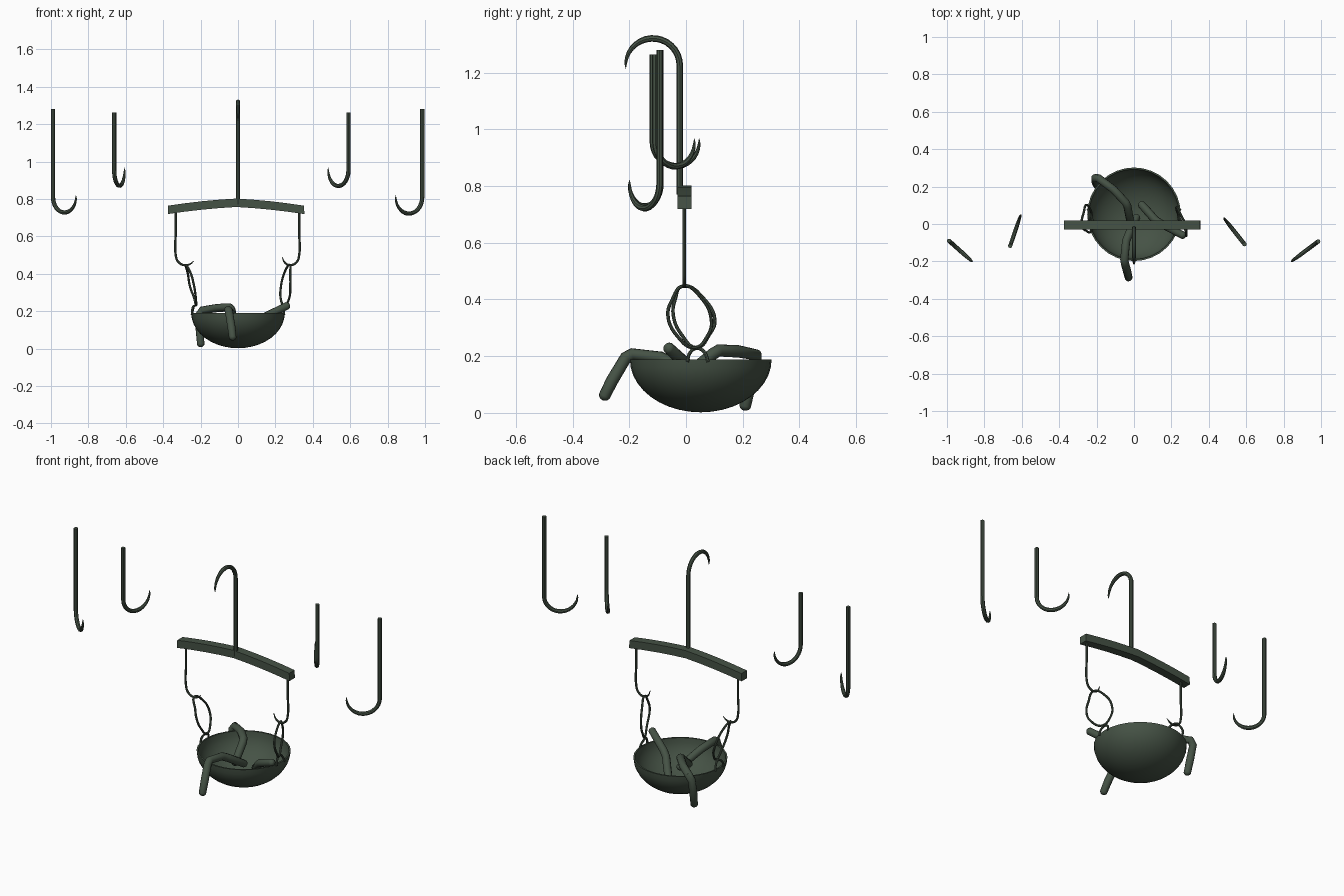
import bpy, bmesh
from math import sin, cos, pi, radians, sqrt
from mathutils import Vector

if "Cube" in bpy.data.objects:
    bpy.data.objects.remove(bpy.data.objects["Cube"])

mat = bpy.data.materials.new("dark_green_metal")
mat.diffuse_color = (0.06, 0.085, 0.06, 1)
mat.use_nodes = True
mat.node_tree.nodes["Principled BSDF"].inputs["Base Color"].default_value = mat.diffuse_color


def finish(obj, angle=40):
    bpy.ops.object.select_all(action='DESELECT')
    obj.select_set(True)
    bpy.context.view_layer.objects.active = obj
    if obj.type == 'CURVE':
        bpy.ops.object.convert(target='MESH')
        obj = bpy.context.object
    obj.data.materials.clear()
    obj.data.materials.append(mat)
    bpy.ops.object.shade_smooth_by_angle(angle=radians(angle))
    return obj


def tube(name, pts, r, radii=None, smooth=False, closed=False, res=2):
    cu = bpy.data.curves.new(name, 'CURVE')
    cu.dimensions = '3D'
    cu.bevel_depth = r
    cu.bevel_resolution = res
    cu.use_fill_caps = True
    cu.resolution_u = 5
    radii = radii or [1] * len(pts)
    sp = cu.splines.new('BEZIER' if smooth else 'POLY')
    items = sp.bezier_points if smooth else sp.points
    items.add(len(pts) - 1)
    for it, p, k in zip(items, pts, radii):
        it.co = p if smooth else (*p, 1)
        it.radius = k
        if smooth:
            it.handle_left_type = it.handle_right_type = 'AUTO'
    sp.use_cyclic_u = closed
    obj = bpy.data.objects.new(name, cu)
    bpy.context.collection.objects.link(obj)
    return finish(obj)


def hook(name, start, tip, z_end, z_arc, up=1, rad=0.0115):
    # straight shank, then a half circle tapering to a point
    a, b = Vector((*start, 0)), Vector((*tip, 0))
    d = (b - a).normalized()
    R = (b - a).length / 2
    pts, radii = [a + Vector((0, 0, z_end))], [1]
    n = 16
    for i in range(n + 1):
        t = i / n * radians(187)
        pts.append(a + d * (R - R * cos(t)) + Vector((0, 0, z_arc - up * R * sin(t))))
        s = i / n
        radii.append(1 if s < .55 else 0.05 + 0.95 * sqrt((1 - s) / .45))
    tube(name, pts, rad, radii)


# loose hooks on both sides, and the top hook
hook("outer_hook_left", (-0.989, -0.09), (-0.866, -0.20), 1.28, 0.81)
hook("outer_hook_right", (0.985, -0.093), (0.843, -0.199), 1.28, 0.81)
hook("inner_hook_left", (-0.662, -0.117), (-0.606, 0.047), 1.263, 0.957)
hook("inner_hook_right", (0.591, -0.108), (0.482, 0.03), 1.263, 0.957)
hook("top_hook", (0.0, -0.022), (0.0, -0.213), 0.77, 1.225, up=-1)

# arched beam
bm = bmesh.new()
top, bot = [], []
for i in range(9):
    t = i / 4 - 1
    x = -0.01 + 0.365 * t
    drop = 0.038 * (0.5 * abs(t) + 0.5 * t * t)
    top.append((x - 0.002 * t, -0.03, 0.802 - drop))
    bot.append((x, -0.03, 0.757 - drop))
face = bm.faces.new([bm.verts.new(p) for p in bot + top[::-1]])
ext = bmesh.ops.extrude_face_region(bm, geom=[face])
bmesh.ops.translate(bm, vec=(0, 0.05, 0), verts=[v for v in ext["geom"] if isinstance(v, bmesh.types.BMVert)])
bmesh.ops.recalc_face_normals(bm, faces=bm.faces)
me = bpy.data.meshes.new("beam")
bm.to_mesh(me)
bm.free()
beam = bpy.data.objects.new("beam", me)
bpy.context.collection.objects.link(beam)
finish(beam, 30)

# bowl: lathed outer and inner shell
bm = bmesh.new()
N = 10


def shell(r, h, z0):
    return [(r * sin(i / N * pi / 2), 0, z0 + h * (1 - cos(i / N * pi / 2))) for i in range(N + 1)]


prof = shell(0.25, 0.187, 0.002) + shell(0.241, 0.178, 0.011)[::-1]
vs = [bm.verts.new(p) for p in prof]
es = [bm.edges.new(e) for e in zip(vs, vs[1:])]
bmesh.ops.spin(bm, geom=vs + es, cent=(0, 0, 0), axis=(0, 0, 1), angle=2 * pi, steps=32, use_merge=True)
bmesh.ops.remove_doubles(bm, verts=bm.verts, dist=0.0005)
bmesh.ops.recalc_face_normals(bm, faces=bm.faces)
me = bpy.data.meshes.new("bowl")
bm.to_mesh(me)
bm.free()
bowl = bpy.data.objects.new("bowl", me)
bowl.location = (0, 0.052, 0)
bpy.context.collection.objects.link(bowl)
finish(bowl)

# wire hangers under the beam
W = 0.0062
tube("hanger_left", [(x, -0.006, z) for x, z in
     [(-.333, .74), (-.333, .62), (-.333, .50), (-.322, .467), (-.293, .447), (-.26, .45), (-.236, .468)]],
     W, [1, 1, 1, 1, 1, .8, .3], smooth=True)
tube("hanger_right", [(x, -0.006, z) for x, z in
     [(.327, .74), (.327, .62), (.327, .50), (.314, .463), (.28, .446), (.25, .46), (.236, .49)]],
     W, [1, 1, 1, 1, 1, .8, .3], smooth=True)

# egg-shaped wire links
tube("link_left", [(-.278, -.012, .447), (-.252, -.038, .40), (-.237, -.045, .345), (-.226, -.015, .275),
                   (-.225, .038, .23), (-.236, .082, .275), (-.255, .102, .325), (-.268, .065, .40)],
     W, smooth=True, closed=True)
tube("link_right", [(.278, -.012, .447), (.279, -.048, .40), (.28, -.064, .345), (.274, -.03, .27),
                    (.245, .032, .23), (.228, .075, .27), (.228, .09, .32), (.25, .05, .41)],
     W, smooth=True, closed=True)

# small eyes on the bowl rim
for side, s in (("left", -1), ("right", 1)):
    tube("rim_eye_" + side, [(s * .247, .005, .18), (s * .244, .014, .212), (s * .236, .04, .228),
                             (s * .24, .066, .212), (s * .247, .078, .18)], W, smooth=True)


# bent sausages with round ends
def sausage(name, pts, r=0.022):
    P = [Vector(p) for p in pts]
    out, radii = [], []

    def cap(end, nxt):
        d = (nxt - end).normalized()
        return [(end + d * r * (1 - cos(a)), max(sin(a), .02)) for a in (0, .4, .8, 1.2)]
    a, b = cap(P[0], P[1]), cap(P[-1], P[-2])[::-1]
    for p, k in a + [(p, 1) for p in P[1:-1]] + b:
        out.append(p)
        radii.append(k)
    tube(name, out, r, radii, res=3)


sausage("sausage_front", [(-.027, -.295, .045), (-.035, -.26, .115), (-.048, -.212, .195), (-.052, -.19, .207),
                          (-.042, -.09, .195), (-.03, -.06, .18), (.02, .05, .11)])
sausage("sausage_back", [(-.198, .205, .008), (-.205, .225, .10), (-.208, .245, .18), (-.19, .245, .205),
                         (-.11, .185, .217), (-.045, .115, .22), (-.035, .095, .208), (-.015, -.015, .12)])
sausage("sausage_right", [(.03, .115, .07), (.075, .065, .10), (.115, .02, .145), (.14, .005, .168),
                          (.275, -.068, .235)])
